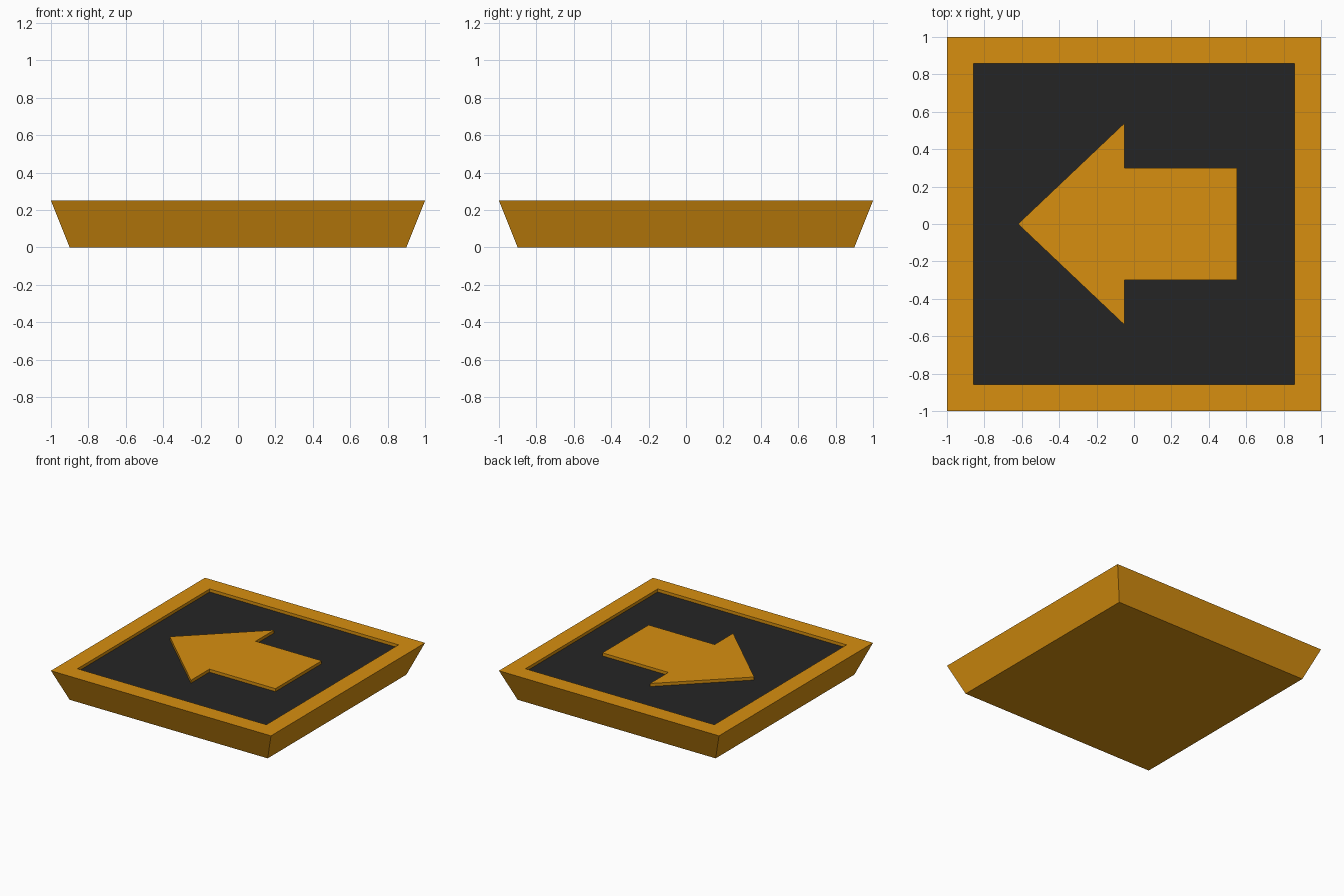
import bpy, bmesh

if "Cube" in bpy.data.objects:
    bpy.data.objects.remove(bpy.data.objects["Cube"])

TOP, FLOOR = 0.25, 0.225   # rim height and recessed panel height


def material(name, rgb):
    m = bpy.data.materials.new(name)
    m.diffuse_color = (*rgb, 1)
    m.use_nodes = True
    m.node_tree.nodes["Principled BSDF"].inputs["Base Color"].default_value = m.diffuse_color
    return m


orange = material("amber orange", (0.68, 0.275, 0.005))
dark = material("charcoal", (0.0185, 0.0185, 0.0185))


def finish(bm, name, mats):
    bmesh.ops.recalc_face_normals(bm, faces=bm.faces)
    me = bpy.data.meshes.new(name)
    bm.to_mesh(me)
    bm.free()
    for m in mats:
        me.materials.append(m)
    ob = bpy.data.objects.new(name, me)
    bpy.context.collection.objects.link(ob)
    return ob


# Tile base: tapered block with a recessed dark panel in its top
bm = bmesh.new()
bmesh.ops.create_cube(bm, size=2)
for v in bm.verts:
    s = 1.0 if v.co.z > 0 else 0.9
    v.co = (v.co.x * s, v.co.y * s, TOP if v.co.z > 0 else 0)
bm.normal_update()
panel = max(bm.faces, key=lambda f: f.calc_center_median().z)
bmesh.ops.inset_region(bm, faces=[panel], thickness=0.2)
panel = bmesh.ops.extrude_discrete_faces(bm, faces=[panel])["faces"][0]
for v in panel.verts:
    v.co.z = FLOOR
panel.material_index = 1
finish(bm, "tile_base", [orange, dark])

# Raised arrow: mirrored half outline, flush with the rim
half = [(-0.05, 0.54), (-0.05, 0.30), (0.55, 0.30)]
outline = [(-0.62, 0)] + half + [(x, -y) for x, y in reversed(half)]
bm = bmesh.new()
low = [bm.verts.new((x, y, FLOOR)) for x, y in outline]
high = [bm.verts.new((x, y, TOP)) for x, y in outline]
bm.faces.new(high)
bm.faces.new(low[::-1])
for i in range(len(outline)):
    j = (i + 1) % len(outline)
    bm.faces.new((low[i], low[j], high[j], high[i]))
finish(bm, "arrow", [orange])
